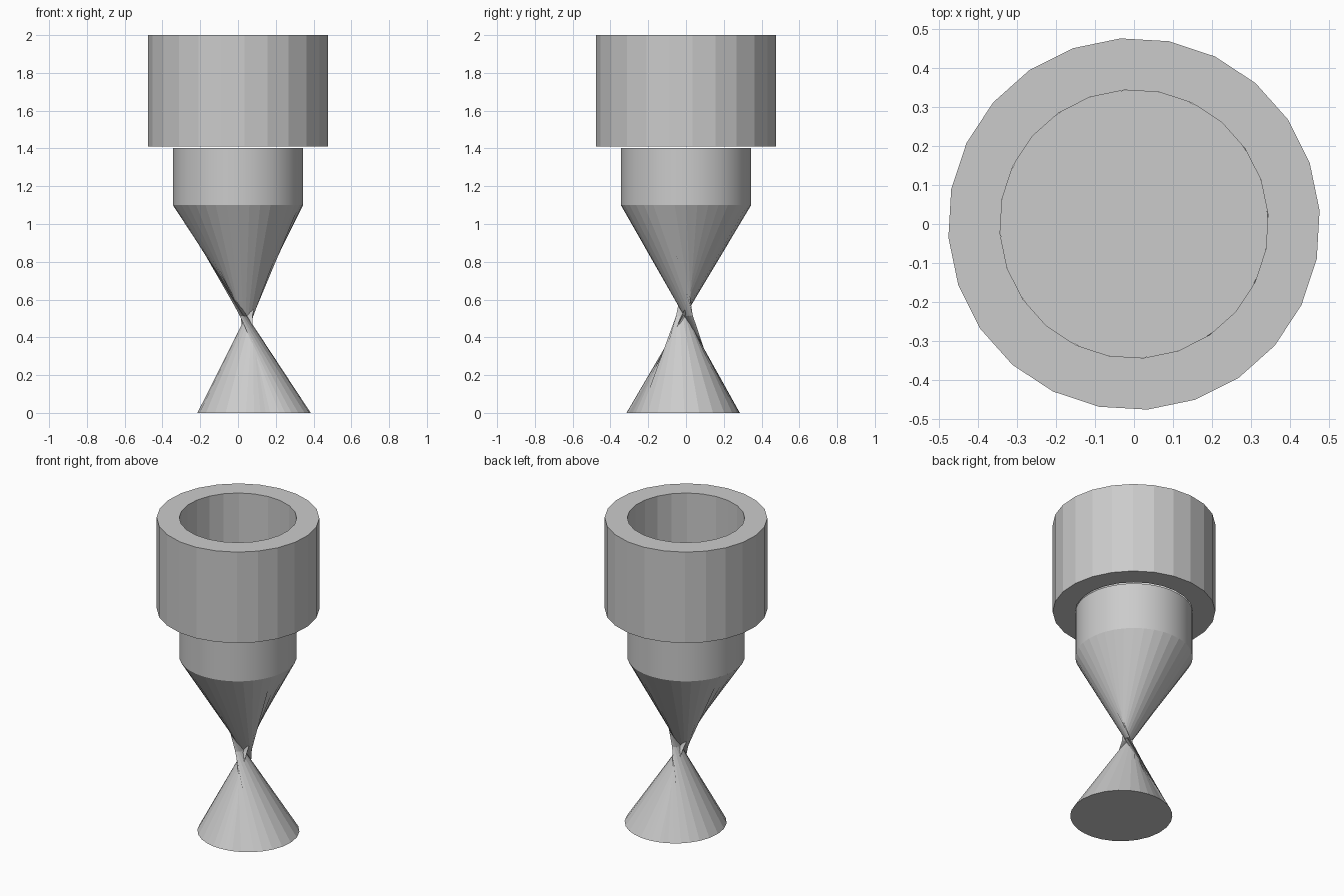
import bpy
from math import cos, sin, pi, radians
from mathutils import Vector

cube = bpy.data.objects.get("Cube")
if cube:
    bpy.data.objects.remove(cube)

grey = bpy.data.materials.new("plain_grey")
grey.use_nodes = True
grey.diffuse_color = (0.6, 0.6, 0.6, 1)
grey.node_tree.nodes["Principled BSDF"].inputs["Base Color"].default_value = (0.6, 0.6, 0.6, 1)

SIDES = 36
NECK_R, FOOT_R = 0.345, 0.30
CONE_TOP = 1.10
FOOT_CENTRE = Vector((0.085, -0.015, 0))


def circle(radius, z, sides, turn=0.0):
    return [Vector((radius * cos(turn + 2 * pi * i / sides),
                    radius * sin(turn + 2 * pi * i / sides), z)) for i in range(sides)]


def loft(name, rings, caps=(), closed=False, flip=False, smooth=False):
    """Skin a list of equal rings, listed from bottom to top."""
    n = len(rings[0])
    faces = []
    for r in range(len(rings) if closed else len(rings) - 1):
        a, b = r * n, (r + 1) % len(rings) * n
        for i in range(n):
            j = (i + 1) % n
            faces.append((a + i, a + j, b + j, b + i))
    if "bottom" in caps:
        faces.append(tuple(reversed(range(n))))
    if "top" in caps:
        last = (len(rings) - 1) * n
        faces.append(tuple(range(last, last + n)))
    if flip:
        faces = [tuple(reversed(f)) for f in faces]
    mesh = bpy.data.meshes.new(name)
    mesh.from_pydata([p for ring in rings for p in ring], [], faces)
    mesh.materials.append(grey)
    obj = bpy.data.objects.new(name, mesh)
    bpy.context.scene.collection.objects.link(obj)
    if smooth:
        bpy.ops.object.select_all(action="DESELECT")
        obj.select_set(True)
        bpy.context.view_layer.objects.active = obj
        bpy.ops.object.shade_smooth_by_angle(angle=radians(30))
    return obj


# Thick open collar
turn = radians(4.2)
loft("collar", [circle(r, z, 24, turn) for r, z in
                ((NECK_R, 1.41), (0.478, 1.41), (0.478, 2.0), (NECK_R, 2.0))],
     closed=True)

# Neck, whose flat top is the floor of the collar
loft("neck", [circle(NECK_R, CONE_TOP, SIDES), circle(NECK_R, 1.402, SIDES)],
     caps=("top",), smooth=True)

# Straight lines twisted about half a turn between neck and foot
shoulder = circle(NECK_R, CONE_TOP, SIDES)
foot = []
for i in range(SIDES):
    a = 2 * pi * i / SIDES
    b = a + pi - 0.06 - 0.27 * cos(2 * (a - radians(155)))
    foot.append(FOOT_CENTRE + Vector((FOOT_R * cos(b), FOOT_R * sin(b), 0)))
t = FOOT_R / (FOOT_R + NECK_R)
waist = [f.lerp(s, t) for f, s in zip(foot, shoulder)]
loft("upper_cone", [waist, shoulder])
loft("lower_cone", [foot, waist])

# Flat underside of the foot
loft("foot_disc", [[p for p in foot]], caps=("bottom",))
